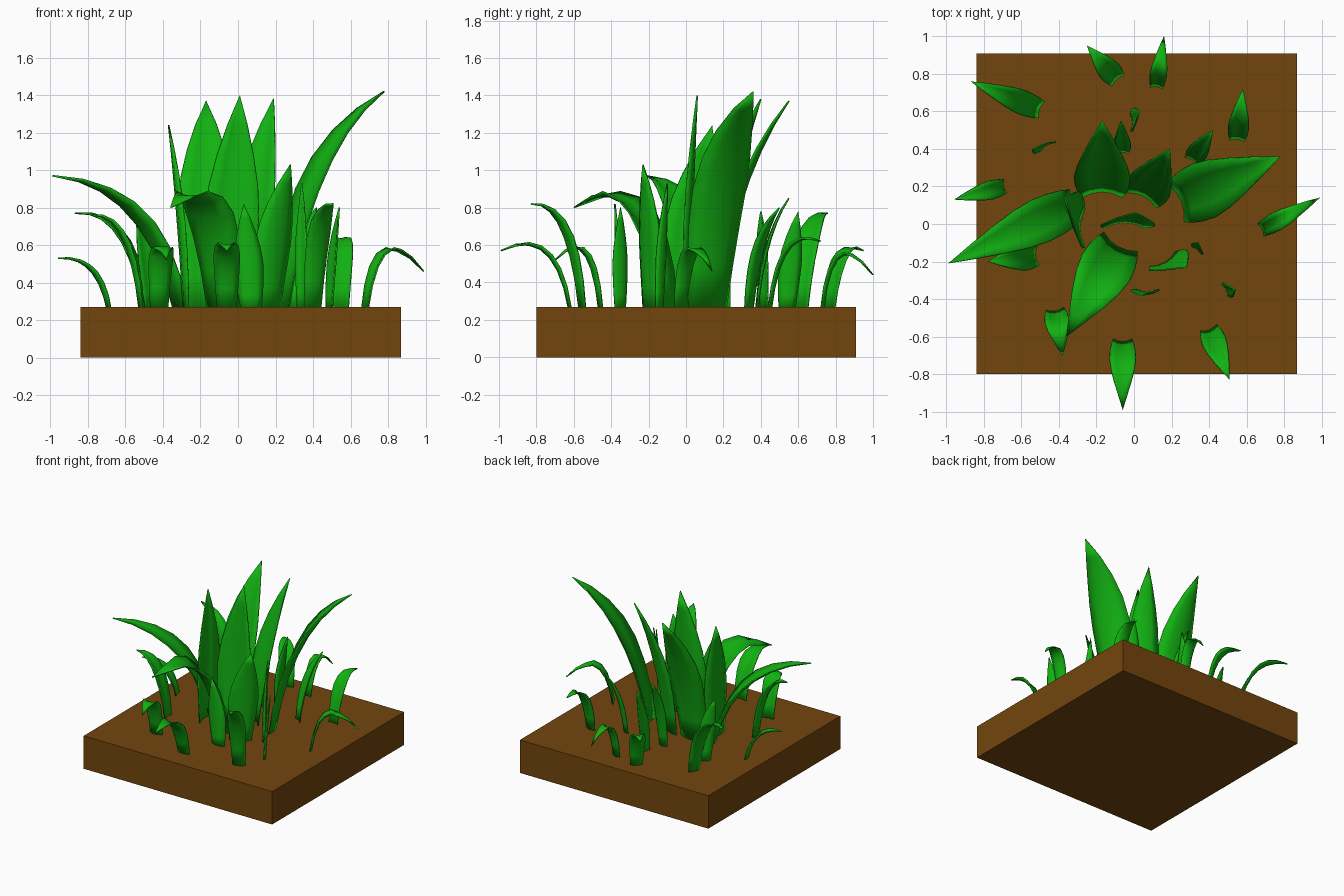
import bpy
import math
from mathutils import Vector

cube = bpy.data.objects.get("Cube")
if cube:
    bpy.data.objects.remove(cube, do_unlink=True)

SOIL_TOP = 0.27
SEGMENTS = 7
ACROSS = (-1, -0.5, 0, 0.5, 1)


def material(name, color):
    mat = bpy.data.materials.new(name)
    mat.use_nodes = True
    mat.diffuse_color = color
    shader = mat.node_tree.nodes["Principled BSDF"]
    shader.inputs["Base Color"].default_value = color
    shader.inputs["Roughness"].default_value = 0.9
    return mat


soil_brown = material("soil brown", (0.17, 0.06, 0.004, 1))
grass_green = material("grass green", (0.006, 0.44, 0.006, 1))


def half_width(t):
    """Outline of a blade: slightly narrow foot, full middle, pointed tip."""
    if t < 0.45:
        return 0.36 + 0.14 * math.sin(t / 0.45 * math.pi / 2)
    return 0.5 * (1 - ((t - 0.45) / 0.55) ** 1.5)


def blade(name, root, tip, arch, width, face=None, lean=0.2):
    """A cupped leaf along an arched path; arch is the height of the bend handle."""
    start = Vector((*root, SOIL_TOP - 0.02))
    end = Vector(tip)
    handle = start.lerp(end, lean)
    handle.z = arch
    if face is None:
        out = Vector((end.x - start.x, end.y - start.y, 0)).normalized()
    else:
        out = Vector((math.cos(math.radians(face)), math.sin(math.radians(face)), 0))
    side = Vector((-out.y, out.x, 0))

    verts, faces = [], []
    n = len(ACROSS)
    for i in range(SEGMENTS):
        t = i / SEGMENTS
        mid = start.lerp(handle, t).lerp(handle.lerp(end, t), t)
        tangent = (handle - start).lerp(end - handle, t).normalized()
        inward = side.cross(tangent).normalized()
        if inward.dot(out) > 0:
            inward.negate()
        w = width * half_width(t)
        for s in ACROSS:
            verts.append(mid + side * (s * w) + inward * (0.28 * w * (s * s - 0.4)))
        if i:
            a = (i - 1) * n
            for j in range(n - 1):
                faces.append((a + j, a + j + 1, a + n + j + 1, a + n + j))
    verts.append(end)
    a = (SEGMENTS - 1) * n
    for j in range(n - 1):
        faces.append((a + j, a + j + 1, len(verts) - 1))

    mesh = bpy.data.meshes.new(name)
    mesh.from_pydata(verts, [], faces)
    mesh.materials.append(grass_green)
    for poly in mesh.polygons:
        poly.use_smooth = True
    mesh.update()
    obj = bpy.data.objects.new(name, mesh)
    bpy.context.collection.objects.link(obj)
    # Thin leaf flesh
    thick = obj.modifiers.new("leaf thickness", "SOLIDIFY")
    thick.thickness = 0.008
    thick.offset = 0
    return obj


# Square slab of soil
bpy.ops.mesh.primitive_cube_add(size=1, location=(0.015, 0.055, SOIL_TOP / 2))
soil = bpy.context.object
soil.name = "soil_slab"
soil.scale = (1.71, 1.71, SOIL_TOP)
soil.data.materials.append(soil_brown)

# Tall leaves of the central clump
blade("tall_left_blade", (0.24, 0.12), (0.78, 0.36, 1.42), 1.12, 0.31)
blade("tall_back_blade", (-0.17, 0.16), (-0.17, 0.55, 1.37), 0.95, 0.3)
blade("tall_back_left_blade", (0.05, 0.14), (0.19, 0.4, 1.38), 0.9, 0.24)
blade("tall_centre_blade", (-0.05, 0.0), (0.01, 0.06, 1.4), 0.85, 0.29, face=90)
blade("tall_right_blade", (-0.28, -0.02), (-0.37, 0.14, 1.24), 0.8, 0.28, face=180)
blade("arching_right_blade", (-0.32, 0.1), (-0.99, -0.21, 0.97), 0.92, 0.24)
blade("drooping_front_blade", (-0.08, -0.11), (-0.36, -0.6, 0.8), 1.08, 0.29)
blade("front_left_blade", (0.16, -0.2), (0.28, -0.23, 1.03), 0.7, 0.22, face=-60)
blade("front_centre_blade", (0.07, -0.36), (0.03, -0.38, 0.82), 0.55, 0.15, face=-90)
blade("back_sliver_blade", (-0.06, 0.38), (-0.07, 0.55, 0.85), 0.65, 0.09)

# Curling leaves around the rim
blade("rim_front_blade", (-0.06, -0.62), (-0.06, -0.99, 0.57), 0.72, 0.14)
blade("rim_front_left_blade", (0.4, -0.56), (0.51, -0.83, 0.82), 0.84, 0.13)
blade("rim_front_right_blade", (-0.42, -0.46), (-0.38, -0.7, 0.52), 0.74, 0.13)
blade("rim_right_blade", (-0.52, -0.17), (-0.78, -0.2, 0.76), 0.78, 0.14)
blade("rim_far_right_blade", (-0.69, 0.2), (-0.96, 0.13, 0.53), 0.55, 0.1)
blade("rim_back_right_blade", (-0.5, 0.61), (-0.87, 0.76, 0.77), 0.8, 0.13)
blade("rim_back_blade", (-0.09, 0.77), (-0.25, 0.95, 0.57), 0.66, 0.12)
blade("rim_back_left_blade", (0.12, 0.73), (0.16, 1, 0.44), 0.74, 0.09)
blade("rim_left_back_blade", (0.55, 0.45), (0.58, 0.72, 0.62), 0.72, 0.11)
blade("rim_left_blade", (0.68, -0.03), (0.99, 0.14, 0.46), 0.78, 0.1)

# Small upright shoots between them
blade("shoot_back_left", (0.31, 0.34), (0.42, 0.5, 0.8), 0.65, 0.11)
blade("shoot_back_right", (-0.46, 0.42), (-0.54, 0.4, 0.78), 0.6, 0.12, face=120)
blade("shoot_back", (-0.01, 0.54), (0.03, 0.6, 0.78), 0.55, 0.12, face=0)
blade("shoot_left", (0.34, -0.14), (0.34, -0.1, 0.93), 0.6, 0.08, face=50)
blade("shoot_front_left", (0.49, -0.35), (0.54, -0.35, 0.8), 0.55, 0.09, face=30)
